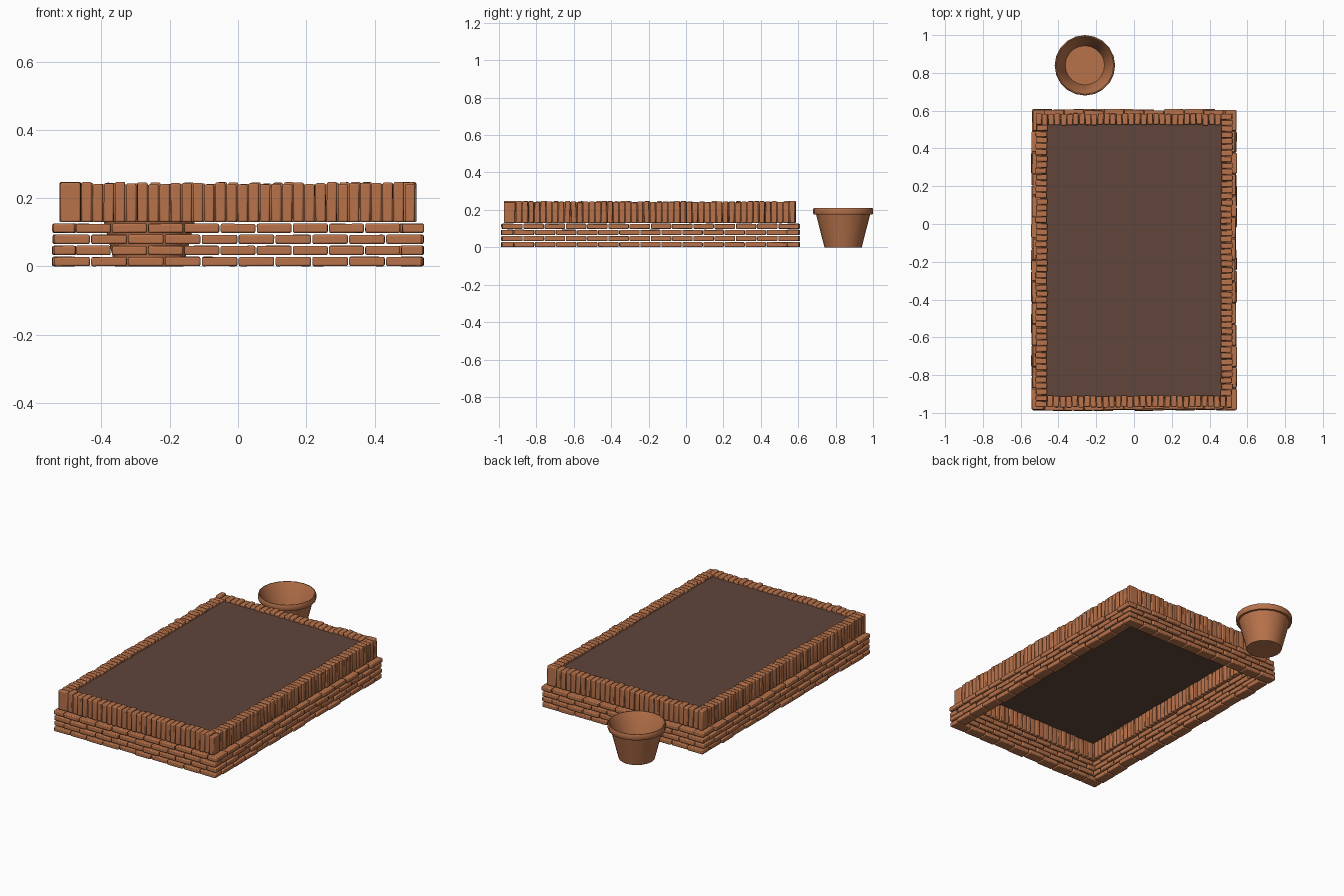
import bpy, bmesh, math, random
from mathutils import Matrix, Vector

if "Cube" in bpy.data.objects:
    bpy.data.objects.remove(bpy.data.objects["Cube"])

random.seed(7)


def material(name, rgb):
    m = bpy.data.materials.new(name)
    m.diffuse_color = (*rgb, 1)
    m.use_nodes = True
    m.node_tree.nodes["Principled BSDF"].inputs["Base Color"].default_value = m.diffuse_color
    return m


BRICK = material("terracotta", (0.48, 0.17, 0.07))
SOIL = material("soil", (0.115, 0.06, 0.043))


def finish(name, bm, mat, angle=40):
    me = bpy.data.meshes.new(name)
    bm.to_mesh(me)
    bm.free()
    me.materials.append(mat)
    ob = bpy.data.objects.new(name, me)
    bpy.context.collection.objects.link(ob)
    bpy.ops.object.select_all(action='DESELECT')
    ob.select_set(True)
    bpy.context.view_layer.objects.active = ob
    bpy.ops.object.shade_smooth_by_angle(angle=math.radians(angle))
    return ob


def jit(a):
    return random.uniform(-a, a)


def brick(bm, centre, size, tilt):
    rot = Matrix.Rotation(jit(tilt), 4, 'X') @ Matrix.Rotation(jit(tilt), 4, 'Y') @ Matrix.Rotation(jit(tilt), 4, 'Z')
    bmesh.ops.create_cube(bm, size=1, matrix=Matrix.Translation(centre) @ rot @ Matrix.Diagonal((*size, 1)))


def runs(x0, x1, y0, y1, w, sides_full):
    """Four wall runs: (start, end, fixed centre, along_x)."""
    a = w if sides_full else 0
    b = 0 if sides_full else w
    return [(x0 + a, x1 - a, y0 + w / 2, True), (x0 + a, x1 - a, y1 - w / 2, True),
            (y0 + b, y1 - b, x0 + w / 2, False), (y0 + b, y1 - b, x1 - w / 2, False)]


def lay(bm, run, pitch, w, z0, z1, gap, out, dz, tilt):
    s, e, fixed, along_x = run
    n = round((e - s) / pitch)
    step = (e - s) / n
    for i in range(n):
        c, f = s + (i + 0.5) * step, fixed + jit(out)
        length = step - gap
        top = z1 + jit(dz)
        pos = (c, f, (z0 + top) / 2) if along_x else (f, c, (z0 + top) / 2)
        size = (length, w, top - z0) if along_x else (w, length, top - z0)
        brick(bm, pos, size, tilt)


def rounded(bm, name, width):
    ob = finish(name, bm, BRICK)
    mod = ob.modifiers.new("worn_edges", 'BEVEL')
    mod.width = width
    mod.segments = 2
    return ob


# Four flat courses, corners interlocking on alternate layers
for k in range(4):
    bm = bmesh.new()
    z = 0.0325 * k
    for r in runs(-0.54, 0.54, -0.985, 0.605, 0.063, k % 2 == 1):
        lay(bm, r, 0.112, 0.063, z + 0.001, z + 0.028, 0.004, 0.005, 0.0008, 0.008)
    rounded(bm, f"brick_course_{k + 1}", 0.005)

# Rim of upright bricks, laid as a pinwheel
x0, x1, y0, y1, w = -0.52, 0.52, -0.97, 0.585, 0.06
bm = bmesh.new()
for r in [(x0 + w, x1, y0 + w / 2, True), (x0, x1 - w, y1 - w / 2, True),
          (y0, y1 - w, x0 + w / 2, False), (y0 + w, y1, x1 - w / 2, False)]:
    lay(bm, r, 0.0327, w, 0.13, 0.244, 0.003, 0.003, 0.004, 0.012)
rounded(bm, "upright_brick_rim", 0.005)

# Soil sheet just under the rim
bm = bmesh.new()
bmesh.ops.create_grid(bm, x_segments=1, y_segments=1, size=0.5,
                      matrix=Matrix.Translation((0, -0.1925, 0.228)) @ Matrix.Diagonal((0.98, 1.495, 1, 1)))
finish("soil", bm, SOIL)

# Flower pot: turned profile with a thick lip
profile = [(0, 0), (0.1, 0), (0.144, 0.174), (0.156, 0.174), (0.160, 0.180), (0.160, 0.204),
           (0.157, 0.21), (0.152, 0.21), (0.147, 0.203), (0.104, 0.02), (0, 0.02)]
bm = bmesh.new()
vs = [bm.verts.new((r, 0, z)) for r, z in profile]
es = [bm.edges.new(p) for p in zip(vs, vs[1:])]
bmesh.ops.spin(bm, geom=vs + es, cent=(0, 0, 0), axis=(0, 0, 1), angle=math.tau, steps=20)
bmesh.ops.remove_doubles(bm, verts=bm.verts, dist=1e-4)
bmesh.ops.recalc_face_normals(bm, faces=bm.faces)
bmesh.ops.translate(bm, verts=bm.verts, vec=Vector((-0.26, 0.84, 0)))
finish("flower_pot", bm, BRICK)
